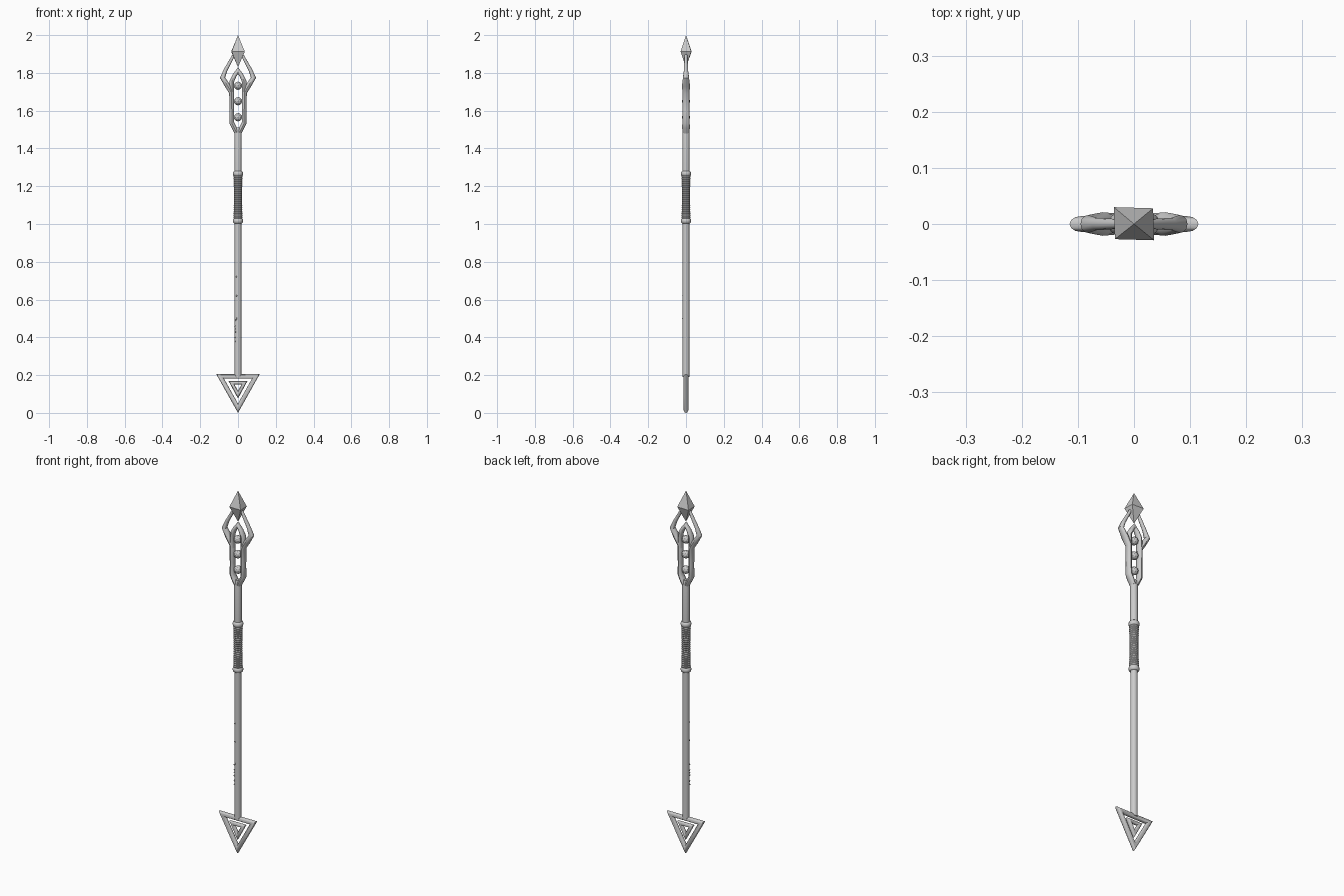
import bpy, bmesh, math, random
from mathutils import Vector, Matrix

if "Cube" in bpy.data.objects:
    bpy.data.objects.remove(bpy.data.objects["Cube"])

random.seed(4)


def finish(name, bm, smooth=True):
    bmesh.ops.recalc_face_normals(bm, faces=bm.faces)
    me = bpy.data.meshes.new(name)
    bm.to_mesh(me)
    bm.free()
    if smooth:
        me.polygons.foreach_set("use_smooth", [True] * len(me.polygons))
        me.set_sharp_from_angle(angle=math.radians(40))
    ob = bpy.data.objects.new(name, me)
    bpy.context.collection.objects.link(ob)
    return ob


def skin(bm, rings, closed=False):
    n = len(rings[0])
    pairs = list(zip(rings, rings[1:]))
    if closed:
        pairs.append((rings[-1], rings[0]))
    else:
        bm.faces.new(rings[0])
        bm.faces.new(rings[-1])
    for a, b in pairs:
        for i in range(n):
            j = (i + 1) % n
            bm.faces.new((a[i], a[j], b[j], b[i]))


def bar(name, path, closed=False, sides=12):
    """Mitred oval bar in the XZ plane; path holds (x, z, half width, half depth)."""
    bm = bmesh.new()
    rings = []
    n = len(path)
    for i, (x, z, w, d) in enumerate(path):
        p = Vector((x, z))
        dirs = []
        if closed or i > 0:
            dirs.append((p - Vector(path[i - 1][:2])).normalized())
        if closed or i < n - 1:
            dirs.append((Vector(path[(i + 1) % n][:2]) - p).normalized())
        t = sum(dirs, Vector((0, 0))).normalized()
        m = Vector((-t.y, t.x)) / max(t.dot(dirs[0]), 0.4)
        ring = []
        for k in range(sides):
            a = 2 * math.pi * k / sides
            q = p + m * w * math.cos(a)
            ring.append(bm.verts.new((q.x, d * math.sin(a), q.y)))
        rings.append(ring)
    skin(bm, rings, closed)
    return finish(name, bm)


def lathe(name, profile, sides=20):
    bm = bmesh.new()
    rings = []
    for r, z in profile:
        angles = [2 * math.pi * k / sides for k in range(sides)]
        rings.append([bm.verts.new((r * math.cos(a), r * math.sin(a), z)) for a in angles])
    skin(bm, rings)
    return finish(name, bm)


# Shaft
lathe("shaft", [(0.018, 0.19), (0.018, 1.0), (0.019, 1.3), (0.019, 1.48), (0.014, 1.51)])

# Wrapped grip: fine ridges over a slight waist
wrap = []
for i in range(89):
    u = i / 88
    wrap.append((0.0235 - 0.002 * math.sin(math.pi * u) + 0.001 * math.cos(math.pi * i / 2),
                 1.025 + 0.235 * u))
lathe("grip_wrap", wrap)
for tag, z in (("lower", 1.017), ("upper", 1.267)):
    lathe(f"grip_collar_{tag}", [(0.02, z - 0.014), (0.025, z - 0.010), (0.0275, z),
                                 (0.025, z + 0.010), (0.02, z + 0.014)])

# Head frame: two bent prongs running down into side rails
for tag, s in (("left", -1), ("right", 1)):
    bar(f"head_prong_{tag}", [(s * x, z, w, d) for x, z, w, d in (
        (0.013, 1.915, 0.006, 0.006), (0.033, 1.875, 0.008, 0.009),
        (0.066, 1.815, 0.010, 0.011), (0.082, 1.775, 0.012, 0.016),
        (0.056, 1.733, 0.014, 0.021), (0.034, 1.695, 0.0125, 0.019),
        (0.033, 1.60, 0.0125, 0.018), (0.033, 1.535, 0.0125, 0.019),
        (0.022, 1.513, 0.0125, 0.021), (0.008, 1.485, 0.012, 0.018))])

# Pointed arch closing the bead slot
side = [(0.033, 1.68, 0.0125, 0.018), (0.033, 1.755, 0.012, 0.018), (0.018, 1.787, 0.011, 0.015)]
bar("head_arch", side + [(0, 1.812, 0.010, 0.011)] + [(-x, z, w, d) for x, z, w, d in side[::-1]])

# Three faceted beads in the slot
for i, z in enumerate((1.565, 1.65, 1.732)):
    bm = bmesh.new()
    bmesh.ops.create_icosphere(bm, subdivisions=2, radius=0.022,
                               matrix=Matrix.Translation((0, 0, z)))
    finish(f"bead_{i + 1}", bm, smooth=False)

# Four-sided crystal tip
bm = bmesh.new()
mid = [bm.verts.new((x, y, 1.913)) for x, y in
       ((-0.036, 0.030), (0.034, 0.028), (0.036, -0.029), (-0.034, -0.027))]
for z in (2.0, 1.83):
    apex = bm.verts.new((0, 0, z))
    for i in range(4):
        bm.faces.new((mid[i], mid[(i + 1) % 4], apex))
finish("crystal_tip", bm, smooth=False)

# Nested triangular foot
bar("foot_outer_triangle", [(-0.0945, 0.193, 0.012, 0.014), (0.0945, 0.193, 0.012, 0.014),
                            (0, 0.0245, 0.012, 0.014)], closed=True)
bar("foot_inner_triangle", [(-0.034, 0.159, 0.0095, 0.012), (0.034, 0.159, 0.0095, 0.012),
                            (0, 0.096, 0.0095, 0.012)], closed=True)

# Small raised marks on the front left of the shaft
bm = bmesh.new()
for z in (0.38, 0.40, 0.43, 0.445, 0.46, 0.49, 0.5, 0.62, 0.72):
    a = math.radians(random.uniform(200, 255))
    bmesh.ops.create_icosphere(bm, subdivisions=1, radius=0.005, matrix=Matrix.Translation(
        (0.0175 * math.cos(a), 0.0175 * math.sin(a), z)))
finish("shaft_marks", bm)
